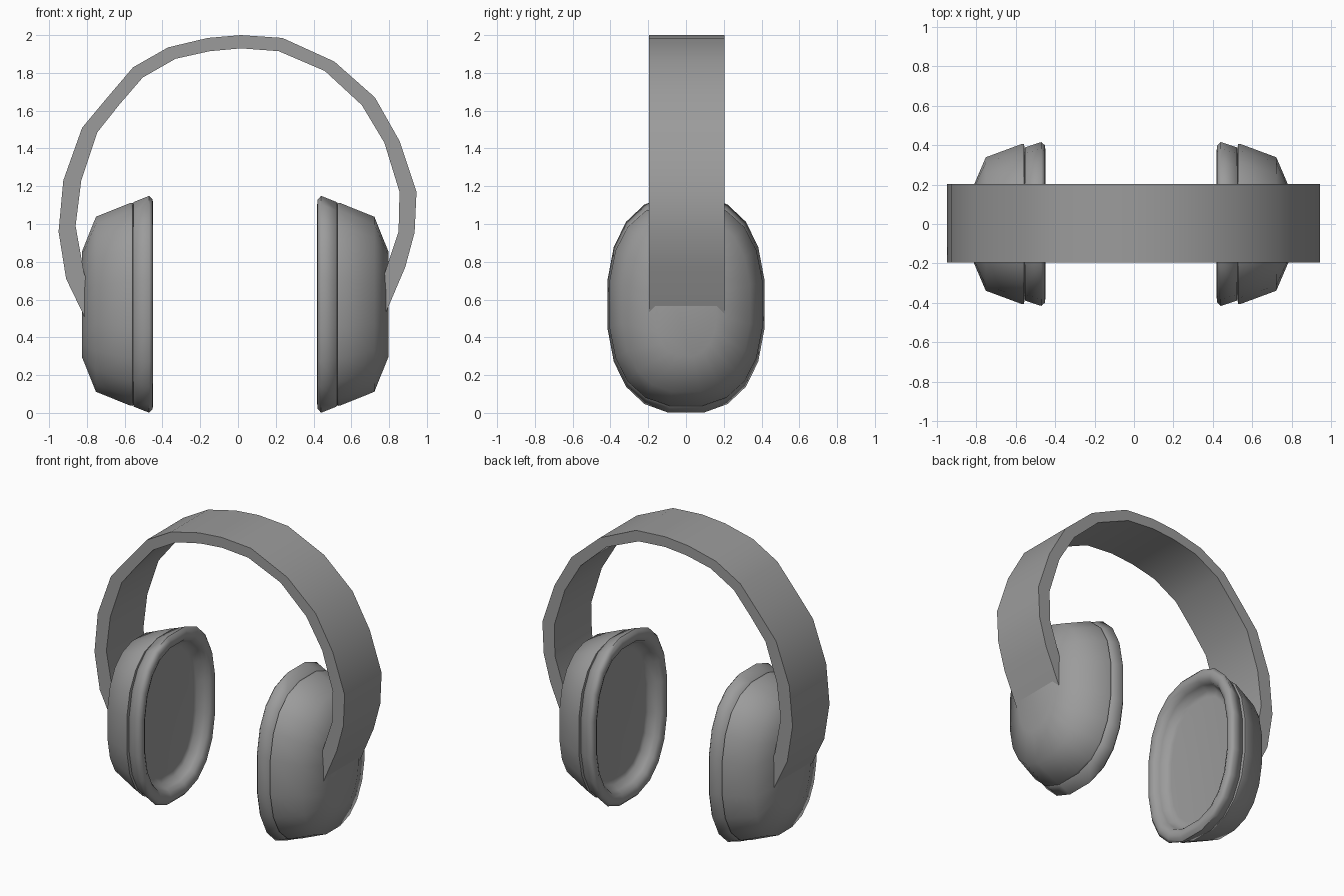
import bpy
import bmesh
from math import sin, cos, pi, copysign

if "Cube" in bpy.data.objects:
    bpy.data.objects.remove(bpy.data.objects["Cube"])

grey = bpy.data.materials.new("mid grey")
grey.use_nodes = True
colour = (0.33, 0.33, 0.33, 1)
grey.diffuse_color = colour
grey.node_tree.nodes["Principled BSDF"].inputs["Base Color"].default_value = colour


def finish(bm, name, smooth_angle):
    bmesh.ops.recalc_face_normals(bm, faces=bm.faces)
    mesh = bpy.data.meshes.new(name)
    bm.to_mesh(mesh)
    bm.free()
    mesh.materials.append(grey)
    obj = bpy.data.objects.new(name, mesh)
    bpy.context.collection.objects.link(obj)
    bpy.ops.object.select_all(action="DESELECT")
    obj.select_set(True)
    bpy.context.view_layer.objects.active = obj
    bpy.ops.object.shade_smooth_by_angle(angle=smooth_angle)


def oval(bm, x, half_y, half_z, sides=20, power=2.45):
    """Ring of vertices on a squarish oval facing along x."""
    ring = []
    for i in range(sides):
        a = 2 * pi * (i + 0.5) / sides
        y, z = [copysign(abs(v) ** (2 / power), v) for v in (cos(a), sin(a))]
        ring.append(bm.verts.new((x, half_y * y, 0.575 + half_z * z)))
    return ring


def lofted(name, side, shift, sections, smooth_angle):
    """Loft closed ovals given as (x, half depth, half height)."""
    bm = bmesh.new()
    rings = [oval(bm, side * x + shift, hy, hz) for x, hy, hz in sections]
    n = len(rings[0])
    for a, b in zip(rings, rings[1:]):
        for i in range(n):
            j = (i + 1) % n
            bm.faces.new((a[i], a[j], b[j], b[i]))
    bm.faces.new(rings[0])
    bm.faces.new(rings[-1])
    finish(bm, name, smooth_angle)


# Cushion with a deep dished floor, and the domed shell behind it
CUSHION = [(0.522, 0.28, 0.42), (0.518, 0.315, 0.46), (0.475, 0.338, 0.482),
           (0.447, 0.35, 0.498), (0.434, 0.375, 0.53), (0.437, 0.403, 0.56),
           (0.455, 0.42, 0.58), (0.537, 0.393, 0.547), (0.54, 0.385, 0.538)]
SHELL = [(0.54, 0.385, 0.538), (0.543, 0.41, 0.543), (0.555, 0.41, 0.542),
         (0.737, 0.342, 0.468), (0.812, 0.165, 0.28)]
for label, side in (("left", 1), ("right", -1)):
    lofted(label + "_ear_cushion", side, -0.015, CUSHION, 1.2)
    lofted(label + "_ear_shell", side, -0.015, SHELL, 1.2)

# Headband: matching outer and inner edge points, ends sunk in the shells
OUTER = [(-.77, .42), (-.91, .71), (-.95, .96), (-.925, 1.23), (-.825, 1.51),
         (-.70, 1.66), (-.555, 1.83), (-.37, 1.935), (-.16, 1.985), (.015, 2),
         (.235, 1.985), (.51, 1.86), (.725, 1.67), (.855, 1.44), (.945, 1.17),
         (.935, .955), (.885, .77), (.735, .42)]
INNER = [(-.74, .55), (-.815, .74), (-.86, .99), (-.83, 1.23), (-.745, 1.485),
         (-.63, 1.63), (-.505, 1.775), (-.33, 1.875), (-.15, 1.915), (.015, 1.93),
         (.215, 1.915), (.46, 1.81), (.655, 1.63), (.775, 1.43), (.855, 1.17),
         (.85, .96), (.78, .75), (.71, .55)]
FRONT, BACK = -0.196, 0.204
bm = bmesh.new()
loops = [[bm.verts.new((x, y, z)) for x, z in edge]
         for edge, y in ((OUTER, FRONT), (OUTER, BACK), (INNER, BACK), (INNER, FRONT))]
for a, b in zip(loops, loops[1:] + loops[:1]):
    for i in range(len(OUTER) - 1):
        bm.faces.new((a[i], a[i + 1], b[i + 1], b[i]))
for end in (0, -1):
    bm.faces.new([loop[end] for loop in loops])
finish(bm, "headband", 0.6)
